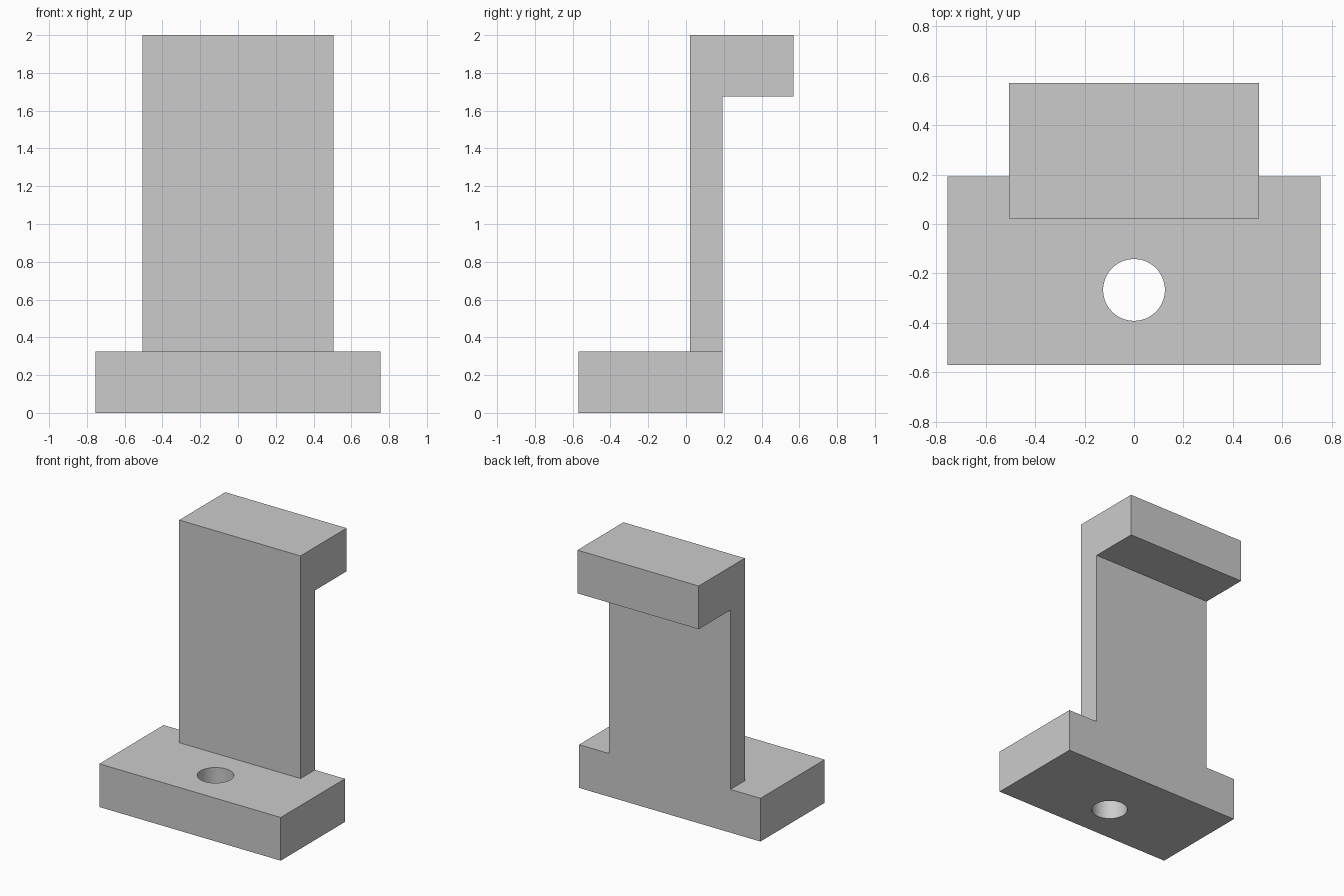
import bpy
import bmesh
from mathutils import Matrix, Vector

cube = bpy.data.objects.get("Cube")
if cube:
    bpy.data.objects.remove(cube, do_unlink=True)

# Shared dimensions
FRONT, BACK = -0.57, 0.193
BASE_TOP, TOP = 0.325, 2.0

grey = bpy.data.materials.new("plain_grey")
grey.use_nodes = True
colour = (0.6, 0.6, 0.6, 1)
grey.diffuse_color = colour
grey.node_tree.nodes["Principled BSDF"].inputs["Base Color"].default_value = colour


def make_object(name, bm):
    bmesh.ops.recalc_face_normals(bm, faces=bm.faces)
    mesh = bpy.data.meshes.new(name)
    bm.to_mesh(mesh)
    bm.free()
    mesh.materials.append(grey)
    obj = bpy.data.objects.new(name, mesh)
    bpy.context.collection.objects.link(obj)
    return obj


def extrude_side_profile(name, points, half_width):
    """Extrude a (y, z) outline symmetrically along x."""
    bm = bmesh.new()
    face = bm.faces.new([bm.verts.new((-half_width, y, z)) for y, z in points])
    result = bmesh.ops.extrude_face_region(bm, geom=[face])
    verts = [v for v in result["geom"] if isinstance(v, bmesh.types.BMVert)]
    bmesh.ops.translate(bm, verts=verts, vec=Vector((2 * half_width, 0, 0)))
    return make_object(name, bm)


def apply_boolean(target, tool, operation):
    mod = target.modifiers.new(operation.lower(), "BOOLEAN")
    mod.operation = operation
    mod.solver = "EXACT"
    mod.object = tool
    bpy.context.view_layer.objects.active = target
    bpy.ops.object.modifier_apply(modifier=mod.name)
    bpy.data.objects.remove(tool, do_unlink=True)


# Foot plate
bracket = extrude_side_profile(
    "bracket", [(FRONT, 0), (BACK, 0), (BACK, BASE_TOP), (FRONT, BASE_TOP)], 0.755)

# Upright wall with the top ledge reaching backwards
wall = extrude_side_profile(
    "hooked_wall",
    [(0.022, BASE_TOP), (BACK, BASE_TOP), (BACK, 1.675),
     (-FRONT, 1.675), (-FRONT, TOP), (0.022, TOP)], 0.505)
apply_boolean(bracket, wall, "UNION")

# Bolt hole through the foot plate
bm = bmesh.new()
bmesh.ops.create_cone(bm, cap_ends=True, segments=64, radius1=0.125, radius2=0.125,
                      depth=1, matrix=Matrix.Translation((0, -0.267, 0.2)))
apply_boolean(bracket, make_object("hole_cutter", bm), "DIFFERENCE")

# Smooth hole wall, sharp edges elsewhere
bracket.select_set(True)
bpy.context.view_layer.objects.active = bracket
bpy.ops.object.shade_smooth_by_angle()
